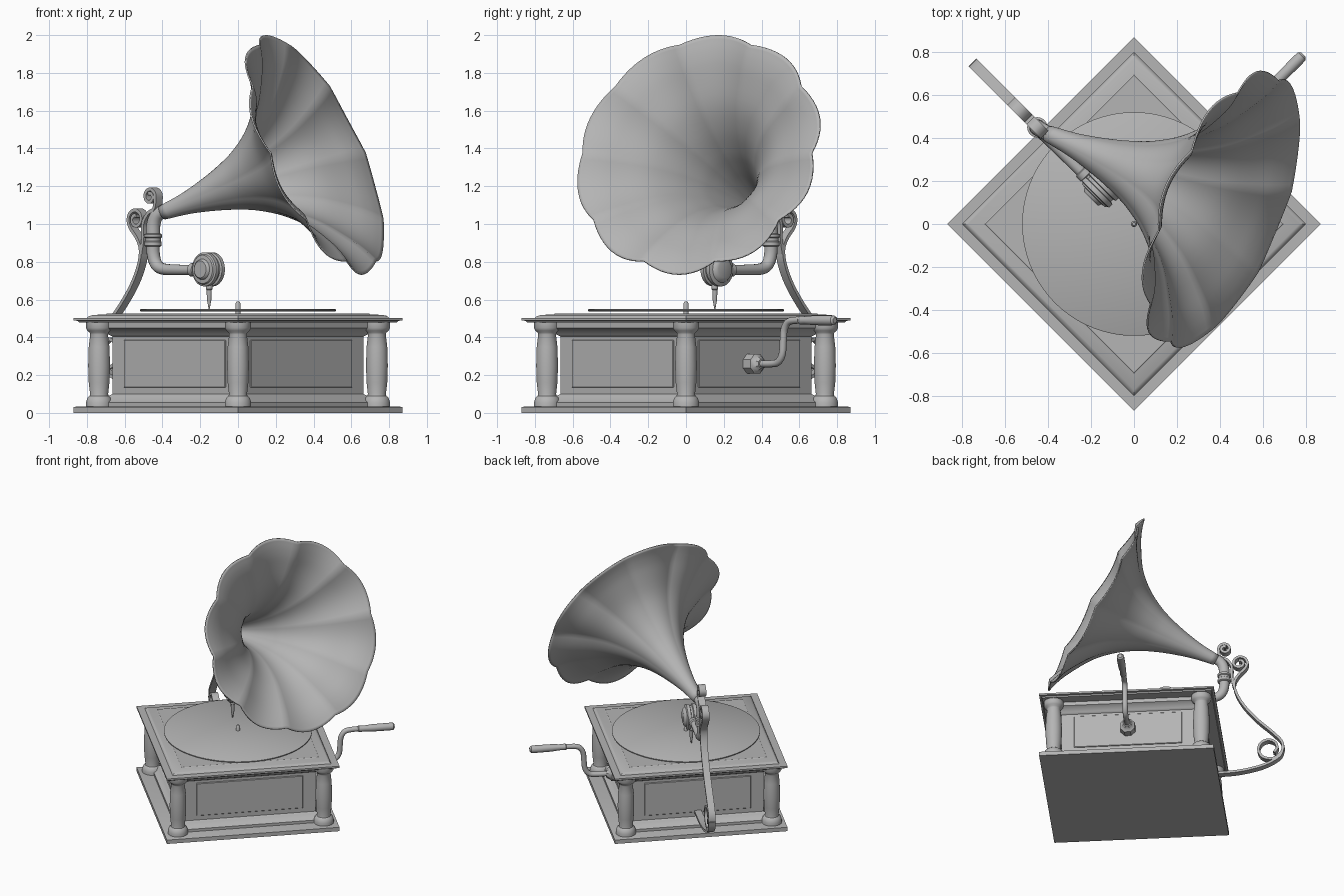
import bpy, bmesh
from math import sin, cos, pi, sqrt, radians
from mathutils import Vector, Matrix

if "Cube" in bpy.data.objects:
    bpy.data.objects.remove(bpy.data.objects["Cube"])

# Built in a cabinet-aligned frame, then turned 45 degrees about z
TURN = Matrix.Rotation(radians(45), 4, 'Z')
GREY = bpy.data.materials.new("dark_grey")
GREY.diffuse_color = (.46, .46, .46, 1)
GREY.use_nodes = True
GREY.node_tree.nodes["Principled BSDF"].inputs["Base Color"].default_value = GREY.diffuse_color


def spline(points, steps=8):
    """Catmull-Rom samples through the points."""
    p = [Vector(q) for q in points]
    p = [2 * p[0] - p[1]] + p + [2 * p[-1] - p[-2]]
    out = []
    for i in range(1, len(p) - 2):
        a, b, c, d = p[i - 1:i + 3]
        for k in range(steps):
            t = k / steps
            out.append(0.5 * (2 * b + (c - a) * t + (2 * a - 5 * b + 4 * c - d) * t * t
                              + (3 * b - a - 3 * c + d) * t ** 3))
    return out + [p[-2]]


def place(name, data):
    data.materials.append(GREY)
    ob = bpy.data.objects.new(name, data)
    bpy.context.collection.objects.link(ob)
    ob.matrix_world = TURN
    return ob


def finish(name, bm, angle=35):
    bmesh.ops.recalc_face_normals(bm, faces=bm.faces)
    mesh = bpy.data.meshes.new(name)
    bm.to_mesh(mesh)
    bm.free()
    ob = place(name, mesh)
    bpy.ops.object.select_all(action='DESELECT')
    ob.select_set(True)
    bpy.context.view_layer.objects.active = ob
    bpy.ops.object.shade_smooth_by_angle(angle=radians(angle))
    return ob


def skin(rings, caps=True):
    """Join closed rings of points into a surface."""
    bm = bmesh.new()
    vs = [[bm.verts.new(c) for c in ring] for ring in rings]
    n = len(vs[0])
    for a, b in zip(vs, vs[1:]):
        for k in range(n):
            bm.faces.new((a[k], a[(k + 1) % n], b[(k + 1) % n], b[k]))
    if caps:
        bm.faces.new(vs[0])
        bm.faces.new(vs[-1])
    return bm


def lathe(name, profile, origin=(0, 0, 0), axis='Z', n=40, angle=35):
    """Turn (radius, height) pairs; n=4 gives a square, radius = half side."""
    o, k, rings = Vector(origin), (sqrt(2) if n == 4 else 1), []
    for r, h in profile:
        ring = []
        for i in range(n):
            t = 2 * pi * i / n + pi / n
            a, b = r * k * cos(t), r * k * sin(t)
            ring.append(o + Vector({'Z': (a, b, h), 'X': (h, a, b), 'Y': (b, h, a)}[axis]))
        rings.append(ring)
    return finish(name, skin(rings), angle)


def tube(name, points, r0, r1=None):
    path = spline(points)
    cu = bpy.data.curves.new(name, 'CURVE')
    cu.dimensions = '3D'
    cu.bevel_depth, cu.bevel_resolution, cu.use_fill_caps = 1.0, 5, True
    s = cu.splines.new('POLY')
    s.points.add(len(path) - 1)
    for i, p in enumerate(path):
        s.points[i].co = (*p, 1)
        s.points[i].radius = r0 + ((r1 or r0) - r0) * i / (len(path) - 1)
    place(name, cu)


def ribbon(name, points, w=0.025, th=0.018):
    """Flat iron strip following (y, z) points."""
    path, rings = spline(points), []
    for i, p in enumerate(path):
        d = (path[min(i + 1, len(path) - 1)] - path[max(i - 1, 0)]).normalized()
        q = Vector((-d.y, d.x)) * th / 2
        rings.append([(-w, *(p + q)), (w, *(p + q)), (w, *(p - q)), (-w, *(p - q))])
    finish(name, skin(rings))


def scroll(cx, cy, r, start, turns, shrink=0.35):
    """Spiral points winding inwards from a start angle in degrees."""
    n = int(abs(turns) * 8)
    return [(cx + r * (1 - (1 - shrink) * i / n) * cos(radians(start) + 2 * pi * turns * i / n),
             cy + r * (1 - (1 - shrink) * i / n) * sin(radians(start) + 2 * pi * turns * i / n))
            for i in range(n + 1)]


# Cabinet with plinth, mouldings and lid
lathe("plinth", [(.615, 0), (.615, .03), (.6, .035)], n=4)
lathe("cabinet_body", [(.52, .03), (.52, .055), (.5, .065), (.485, .09), (.47, .1), (.47, .405),
                       (.485, .415), (.5, .44), (.52, .45), (.52, .485)], n=4)
lathe("lid", [(.595, .478), (.6, .487), (.615, .49), (.615, .503), (.565, .503), (.56, .51),
              (.545, .518), (.495, .522), (.49, .526), (.48, .526)], n=4)

# Corner columns
for i, (sx, sy) in enumerate([(1, 1), (-1, 1), (-1, -1), (1, -1)]):
    lathe(f"column_{i + 1}", [(.07, .03), (.07, .055), (.062, .08), (.05, .09), (.048, .1), (.055, .16),
                              (.058, .25), (.055, .35), (.047, .415), (.05, .425), (.062, .435),
                              (.07, .45), (.07, .48)], (sx * .52, sy * .52, 0), n=32)

# Raised side panels
for i in range(4):
    bm = bmesh.new()
    bmesh.ops.create_cube(bm, size=1)
    bmesh.ops.scale(bm, vec=(.76, .03, .25), verts=bm.verts)
    bmesh.ops.bevel(bm, geom=bm.edges[:], offset=.003, segments=1, affect='EDGES')
    bmesh.ops.translate(bm, vec=(0, -.463, .26), verts=bm.verts)
    bmesh.ops.rotate(bm, matrix=Matrix.Rotation(i * pi / 2, 3, 'Z'), verts=bm.verts)
    finish(f"side_panel_{i + 1}", bm)

# Turntable
lathe("platter", [(.515, .538), (.52, .541), (.52, .547), (.515, .55)], n=96)
lathe("spindle", [(.014, .52), (.014, .58), (.007, .59)], n=16)

# Crank
lathe("crank_mount", [(.056, .47), (.056, .535), (.045, .542), (.035, .56), (.028, .57)], (0, 0, .26), 'X', 8)
tube("crank_arm", [(.55, 0, .26), (.64, 0, .26), (.69, 0, .27), (.72, 0, .31), (.728, 0, .38),
                   (.735, 0, .44), (.765, 0, .48), (.82, 0, .49), (.9, 0, .49)], .019)
lathe("crank_handle", [(.016, .85), (.023, .86), (.021, .9), (.026, .96), (.027, 1.08), (.025, 1.105),
                       (.014, 1.115)], (0, 0, .49), 'X', 24)

# Scrolled iron bracket
ribbon("bracket_main", scroll(.745, 1.025, .055, 0, 1.3)[::-1]
       + [(.785, .98), (.74, .93), (.71, .87), (.72, .79), (.775, .68), (.87, .56), (.98, .45)]
       + scroll(.955, .325, .1, 25, -1.2, .5))
ribbon("bracket_foot", [(1.055, .33), (1.03, .26), (.95, .205), (.85, .17), (.7, .145), (.47, .14)])
ribbon("bracket_top_scroll", [(.705, .84), (.69, .92), (.69, 1.0), (.655, 1.055), (.61, 1.08)]
       + scroll(.64, 1.145, .045, 200, -1.4))

# Tone arm, collars, sound box and needle
tube("horn_neck", [(.02, .54, 1.078), (.014, .58, 1.065), (.004, .615, 1.04), (0, .634, .99), (0, .636, .9)],
     .034, .038)
tube("tone_arm", [(0, .636, .92), (0, .634, .84), (0, .61, .785), (0, .56, .762), (0, .45, .757), (0, .28, .757)],
     .037, .026)
lathe("neck_collar", [(.038, .88), (.046, .885), (.046, .905), (.041, .91), (.041, .925), (.047, .93),
                      (.047, .945), (.038, .95)], (0, .636, 0))
lathe("arm_collar", [(.025, .31), (.036, .315), (.036, .345), (.028, .35)], (0, 0, .757), 'Y')
lathe("sound_box", [(.045, -.066), (.05, -.062), (.055, -.05), (.075, -.048), (.08, -.04), (.09, -.036),
                    (.09, -.014), (.078, -.01), (.078, .004), (.09, .008), (.09, .03), (.07, .036),
                    (.06, .05), (.045, .056)], (.008, .226, .76), 'X', 48)
lathe("needle", [(.003, .55), (.012, .6), (.014, .65), (.018, .655), (.018, .69)], (0, .216, 0), n=16)

# Fluted horn: straight axis from neck to mouth, ten shallow petals growing toward the rim
back = TURN.inverted()
mouth = back @ Vector((.41, .065, 1.37))
neck = back @ Vector((-.40, .42, 1.06))
nrm = (back @ Vector((.848, -.35, .40))).normalized()
side = nrm.cross(Vector((0, 0, 1))).normalized()
up = side.cross(nrm)
rings = []
for s, r in spline([(-.95, .035), (-.8, .055), (-.65, .09), (-.53, .127), (-.42, .172), (-.29, .25),
                    (-.17, .36), (-.07, .51), (-.025, .6), (0, .678)], 4):
    c = neck.lerp(mouth, (s + .95) / .95)
    f = r / .678
    ring = []
    for k in range(120):
        t = 2 * pi * k / 120
        lobe = abs(sin(5 * t)) - .62
        rr = r * (1 + .05 * f * lobe)
        ring.append(c + rr * (cos(t) * side + sin(t) * up) - nrm * (.025 * f * f * lobe))
    rings.append(ring)
horn = finish("horn", skin(rings, caps=False), 60)
sol = horn.modifiers.new("thickness", 'SOLIDIFY')
sol.thickness, sol.offset = .008, 0
